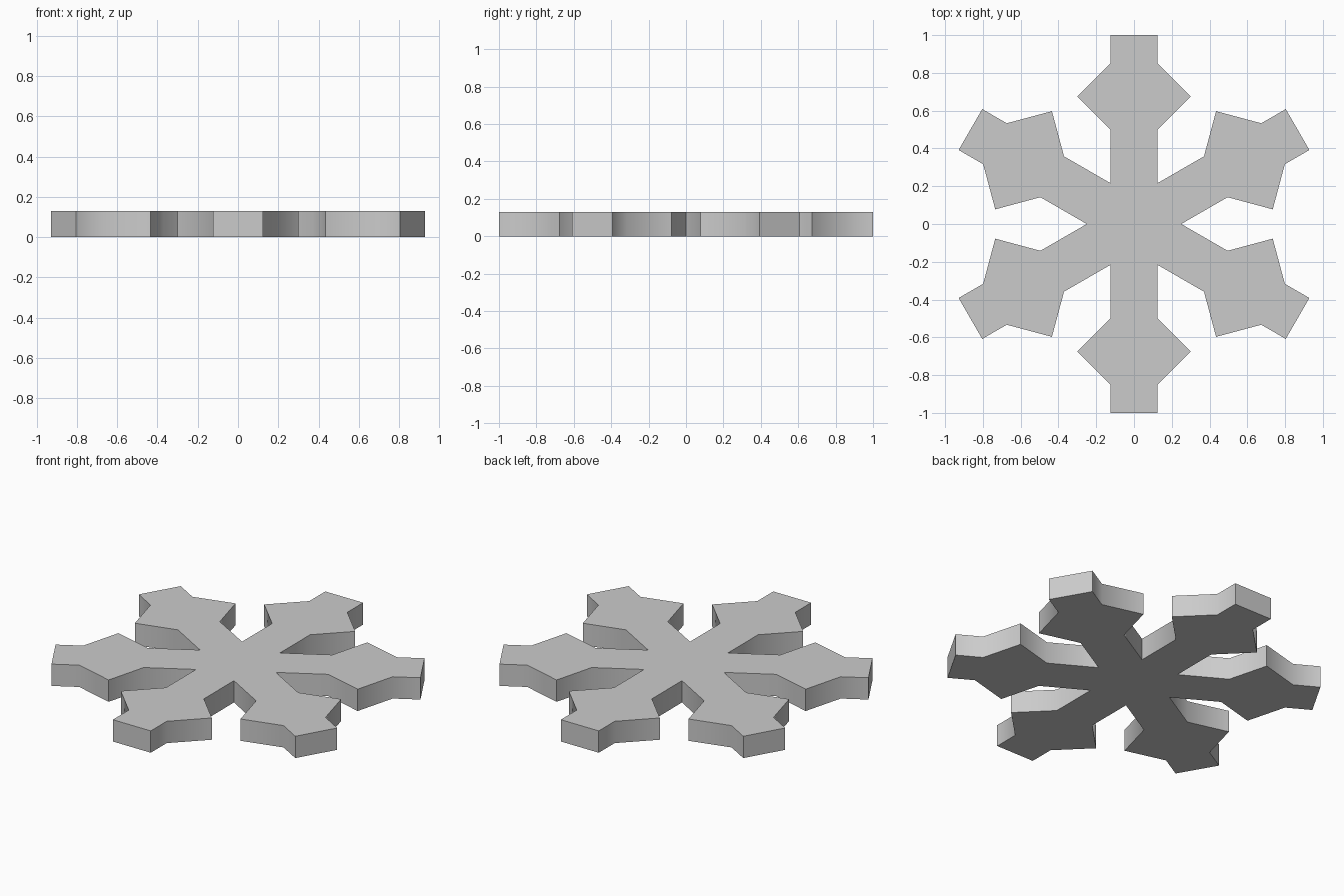
import bpy, bmesh
from math import radians
from mathutils import Matrix, Vector

if "Cube" in bpy.data.objects:
    bpy.data.objects.remove(bpy.data.objects["Cube"])

HEIGHT = 0.13
W = 0.125  # half width of an arm

# One arm pointing to +y, left side to right side, ending at the inner notch
arm = [(-W, 0.5), (-0.3, 0.675), (-W, 0.85), (-W, 1.0),
       (W, 1.0), (W, 0.85), (0.3, 0.675), (W, 0.5), (W, W * 3 ** 0.5)]

# Repeat the arm six times into one outline
bm = bmesh.new()
verts = []
for i in range(6):
    rot = Matrix.Rotation(radians(-60 * i), 3, 'Z')
    verts += [bm.verts.new(rot @ Vector((x, y, 0))) for x, y in arm]
base = bm.faces.new(verts)

# Extrude the outline into a flat plate, keeping the bottom face
ext = bmesh.ops.extrude_face_region(bm, geom=[base], use_keep_orig=True)
top = [v for v in ext["geom"] if isinstance(v, bmesh.types.BMVert)]
bmesh.ops.translate(bm, verts=top, vec=(0, 0, HEIGHT))
bmesh.ops.recalc_face_normals(bm, faces=bm.faces)

mesh = bpy.data.meshes.new("snowflake")
bm.to_mesh(mesh)
bm.free()
snowflake = bpy.data.objects.new("snowflake", mesh)
bpy.context.collection.objects.link(snowflake)

# Side walls blend over the shallow bends, all other edges stay sharp
bpy.context.view_layer.objects.active = snowflake
snowflake.select_set(True)
bpy.ops.object.shade_smooth_by_angle(angle=radians(50))
